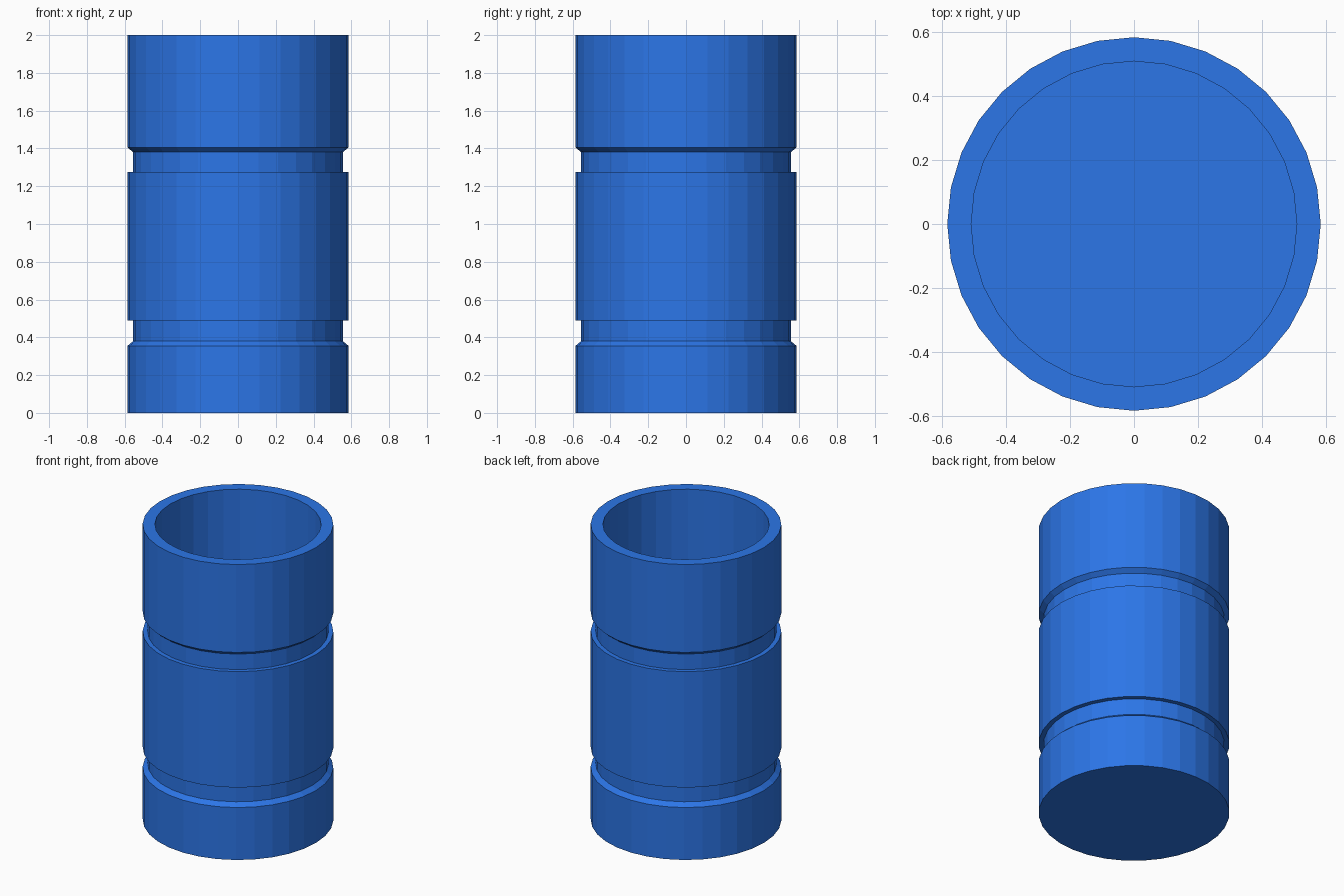
import bpy, bmesh
from math import cos, sin, tau

if "Cube" in bpy.data.objects:
    bpy.data.objects.remove(bpy.data.objects["Cube"])

SIDES = 32
R, GROOVE, INNER, FLOOR = 0.585, 0.555, 0.51, 0.08

# Half profile (radius, height): outside wall with two grooves, rim, inside wall
profile = [
    (R, 0), (R, 0.355), (GROOVE, 0.38), (GROOVE, 0.49), (R, 0.49),
    (R, 1.275), (GROOVE, 1.275), (GROOVE, 1.38), (R, 1.405),
    (R, 2), (INNER, 2), (INNER, FLOOR),
]

bm = bmesh.new()
rings = [[bm.verts.new((r * cos(tau * i / SIDES), r * sin(tau * i / SIDES), z))
          for i in range(SIDES)] for r, z in profile]

# Walls between neighbouring rings
for low, high in zip(rings, rings[1:]):
    for i in range(SIDES):
        j = (i + 1) % SIDES
        bm.faces.new((low[i], low[j], high[j], high[i]))

# Underside and inside floor
bm.faces.new(rings[0][::-1])
bm.faces.new(rings[-1])
bmesh.ops.recalc_face_normals(bm, faces=bm.faces)

mesh = bpy.data.meshes.new("grooved_cup")
bm.to_mesh(mesh)
bm.free()
cup = bpy.data.objects.new("grooved_cup", mesh)
bpy.context.collection.objects.link(cup)

# Blue body colour
blue = bpy.data.materials.new("blue")
blue.diffuse_color = (0.025, 0.18, 0.8, 1)
blue.use_nodes = True
blue.node_tree.nodes["Principled BSDF"].inputs["Base Color"].default_value = blue.diffuse_color
mesh.materials.append(blue)
